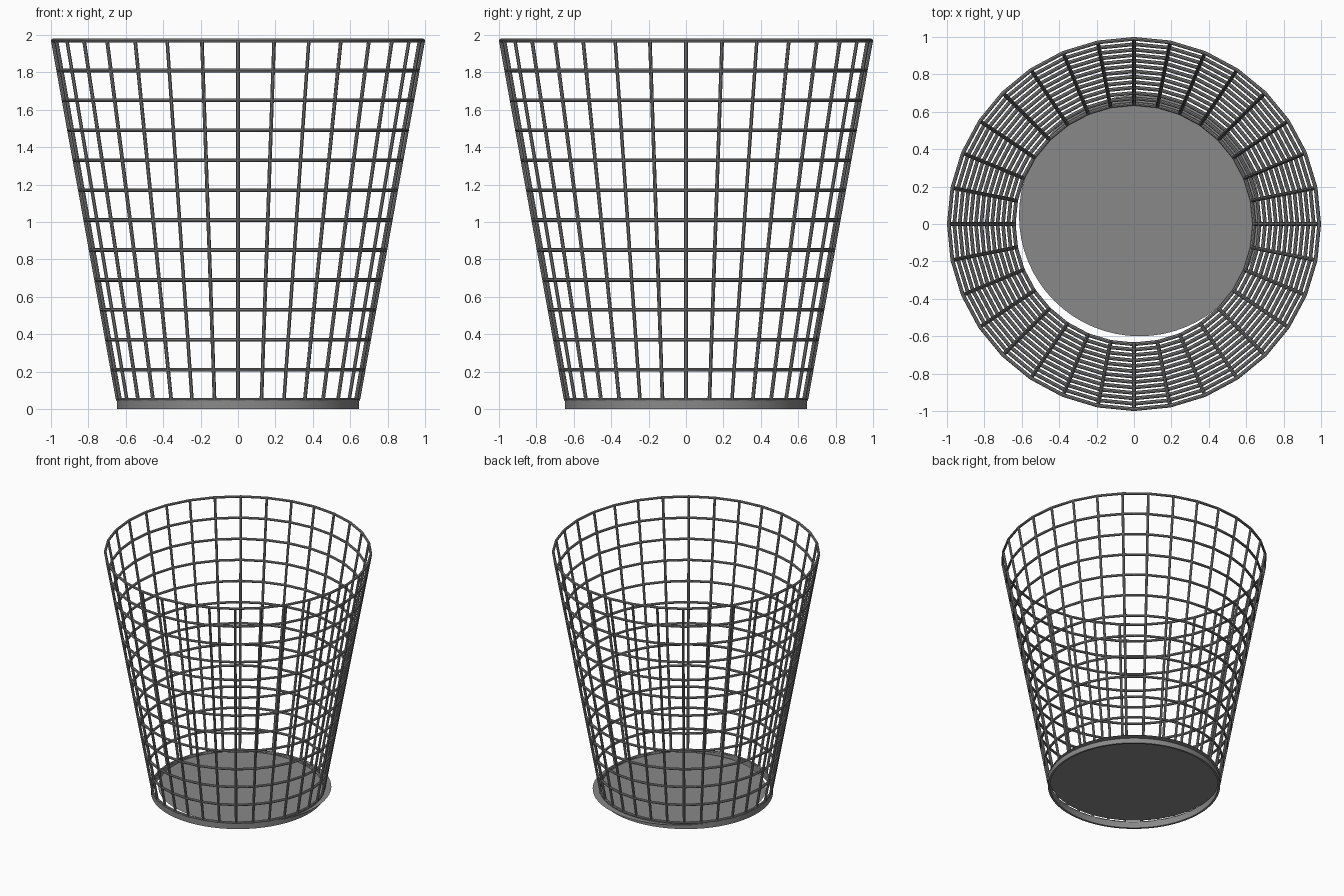
import bpy
import bmesh
from math import cos, sin, tau

cube = bpy.data.objects.get("Cube")
if cube:
    bpy.data.objects.remove(cube, do_unlink=True)

SIDES, HOOPS = 32, 13
WIRE = 0.01
Z_LOW, Z_TOP = 0.05, 1.97
R_LOW, R_TOP = 0.643, 0.99

metal = bpy.data.materials.new("grey metal")
metal.use_nodes = True
GREY = (0.25, 0.25, 0.25, 1)
metal.diffuse_color = GREY
metal.node_tree.nodes["Principled BSDF"].inputs["Base Color"].default_value = GREY


def basket_point(i, t):
    """Point on the tapered wall at rib i and height fraction t."""
    a, r = tau * i / SIDES, R_LOW + (R_TOP - R_LOW) * t
    return (r * cos(a), r * sin(a), Z_LOW + (Z_TOP - Z_LOW) * t)


def wires(name, paths, cyclic):
    """Round wires swept along straight-segment paths, as one mesh."""
    curve = bpy.data.curves.new(name, "CURVE")
    curve.dimensions = "3D"
    curve.bevel_depth = WIRE
    curve.bevel_resolution = 2
    curve.use_fill_caps = True
    for path in paths:
        spline = curve.splines.new("POLY")
        spline.points.add(len(path) - 1)
        for point, co in zip(spline.points, path):
            point.co = (*co, 1)
        spline.use_cyclic_u = cyclic
    obj = bpy.data.objects.new(name, curve)
    bpy.context.collection.objects.link(obj)
    curve.materials.append(metal)
    select(obj)
    bpy.ops.object.convert(target="MESH")
    bpy.ops.object.shade_smooth_by_angle()


def select(obj):
    bpy.ops.object.select_all(action="DESELECT")
    obj.select_set(True)
    bpy.context.view_layer.objects.active = obj


# Horizontal hoops and upright ribs
wires("hoops", [[basket_point(i, h / (HOOPS - 1)) for i in range(SIDES)]
                for h in range(HOOPS)], True)
wires("ribs", [[basket_point(i, 0), basket_point(i, 1)]
               for i in range(SIDES)], False)

# Foot band: a short hollow ring
bm = bmesh.new()
profile = [(0.632, 0), (0.648, 0), (0.648, 0.05), (0.632, 0.05)]
verts = [bm.verts.new((r, 0, z)) for r, z in profile]
edges = [bm.edges.new((verts[i], verts[(i + 1) % 4])) for i in range(4)]
bmesh.ops.spin(bm, geom=verts + edges, cent=(0, 0, 0), axis=(0, 0, 1),
               angle=tau, steps=96)
bmesh.ops.remove_doubles(bm, verts=bm.verts, dist=0.0005)
bmesh.ops.recalc_face_normals(bm, faces=bm.faces)
mesh = bpy.data.meshes.new("foot_band")
bm.to_mesh(mesh)
bm.free()
mesh.materials.append(metal)
band = bpy.data.objects.new("foot_band", mesh)
bpy.context.collection.objects.link(band)
select(band)
bpy.ops.object.shade_smooth_by_angle()

# Thin floor disc, sitting slightly off centre
bpy.ops.mesh.primitive_circle_add(vertices=64, radius=0.645, fill_type="NGON",
                                  location=(0.03, 0.045, 0.04))
floor = bpy.context.object
floor.name = "floor_disc"
floor.data.materials.append(metal)
